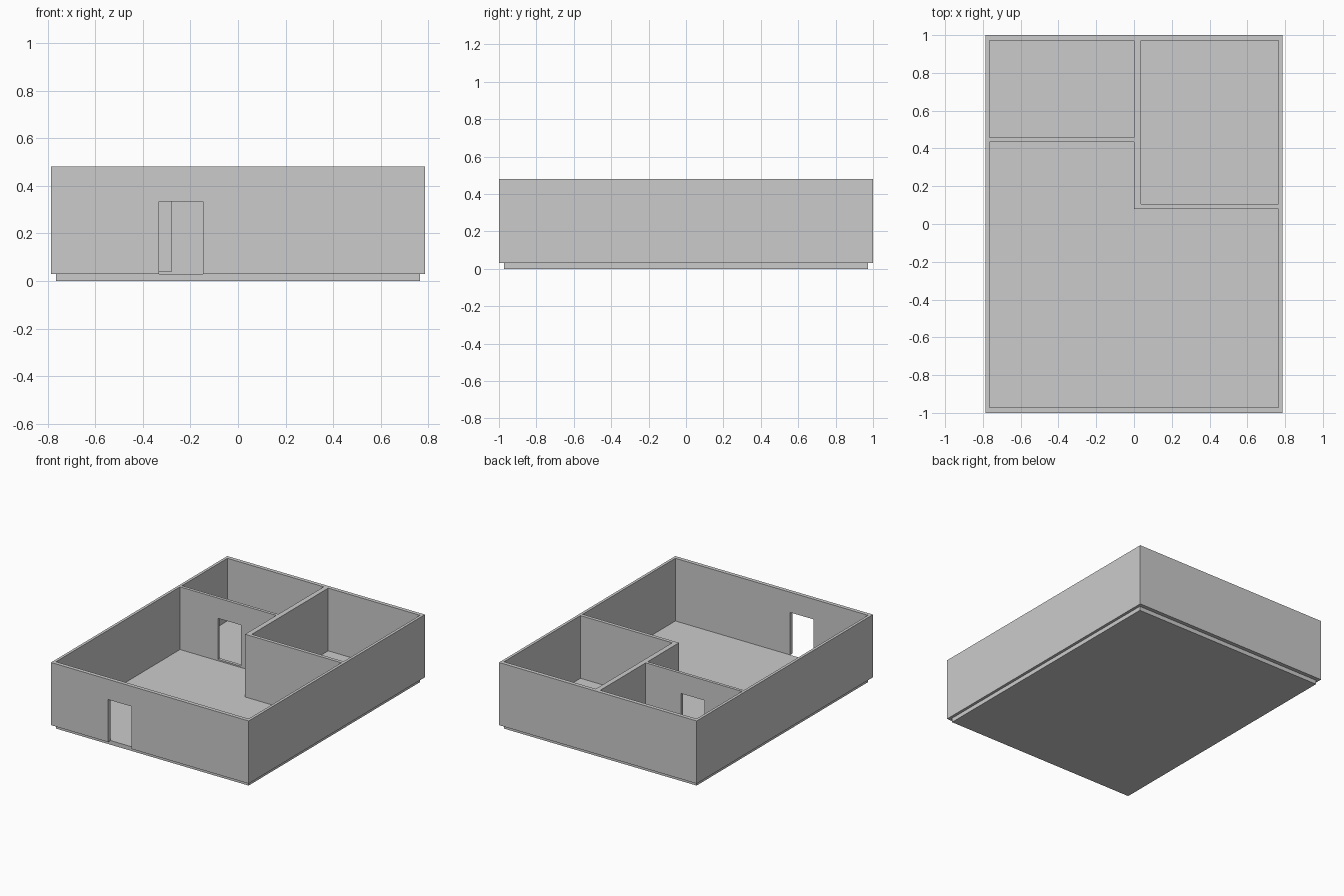
import bpy, bmesh

if "Cube" in bpy.data.objects:
    bpy.data.objects.remove(bpy.data.objects["Cube"])

WALL_Z0, WALL_Z1 = 0.03, 0.48


def prism(name, outline, z0, z1):
    """Extrude a counter-clockwise floor outline from z0 to z1."""
    bm = bmesh.new()
    face = bm.faces.new([bm.verts.new((x, y, z0)) for x, y in outline])
    ext = bmesh.ops.extrude_face_region(bm, geom=[face], use_keep_orig=True)
    top = [g for g in ext["geom"] if isinstance(g, bmesh.types.BMVert)]
    bmesh.ops.translate(bm, verts=top, vec=(0, 0, z1 - z0))
    bmesh.ops.recalc_face_normals(bm, faces=bm.faces)
    mesh = bpy.data.meshes.new(name)
    bm.to_mesh(mesh)
    bm.free()
    obj = bpy.data.objects.new(name, mesh)
    bpy.context.collection.objects.link(obj)
    return obj


def rect(x0, x1, y0, y1):
    return [(x0, y0), (x1, y0), (x1, y1), (x0, y1)]


def cut(target, name, outline, z0, z1):
    """Subtract a prism from the target."""
    cutter = prism(name, outline, z0, z1)
    cutter.hide_render = True
    cutter.hide_set(True)
    mod = target.modifiers.new(name, "BOOLEAN")
    mod.operation = "DIFFERENCE"
    mod.solver = "EXACT"
    mod.object = cutter


# floor slab, inset below the outer walls
prism("floor_slab", rect(-0.765, 0.765, -0.972, 0.972), 0.0, WALL_Z0)

# walls: solid block hollowed out by the rooms
walls = prism("walls", rect(-0.785, 0.785, -1, 1), WALL_Z0, WALL_Z1)
main_room = [(-0.765, -0.972), (0.765, -0.972), (0.765, 0.08),
             (0.0, 0.08), (0.0, 0.435), (-0.765, 0.435)]
rooms = {
    "main_room_cutter": main_room,
    "back_left_room_cutter": rect(-0.765, 0.0, 0.457, 0.972),
    "back_right_room_cutter": rect(0.036, 0.765, 0.105, 0.972),
}
for name, outline in rooms.items():
    cut(walls, name, outline, -0.1, 0.6)

# doorways: front entrance, back left room, back right room
cut(walls, "front_door_cutter", rect(-0.332, -0.147, -1.1, -0.9), -0.05, 0.335)
cut(walls, "left_room_door_cutter", rect(-0.465, -0.28, 0.40, 0.50), 0.04, 0.335)
cut(walls, "right_room_door_cutter", rect(-0.05, 0.08, 0.185, 0.365), 0.04, 0.335)
